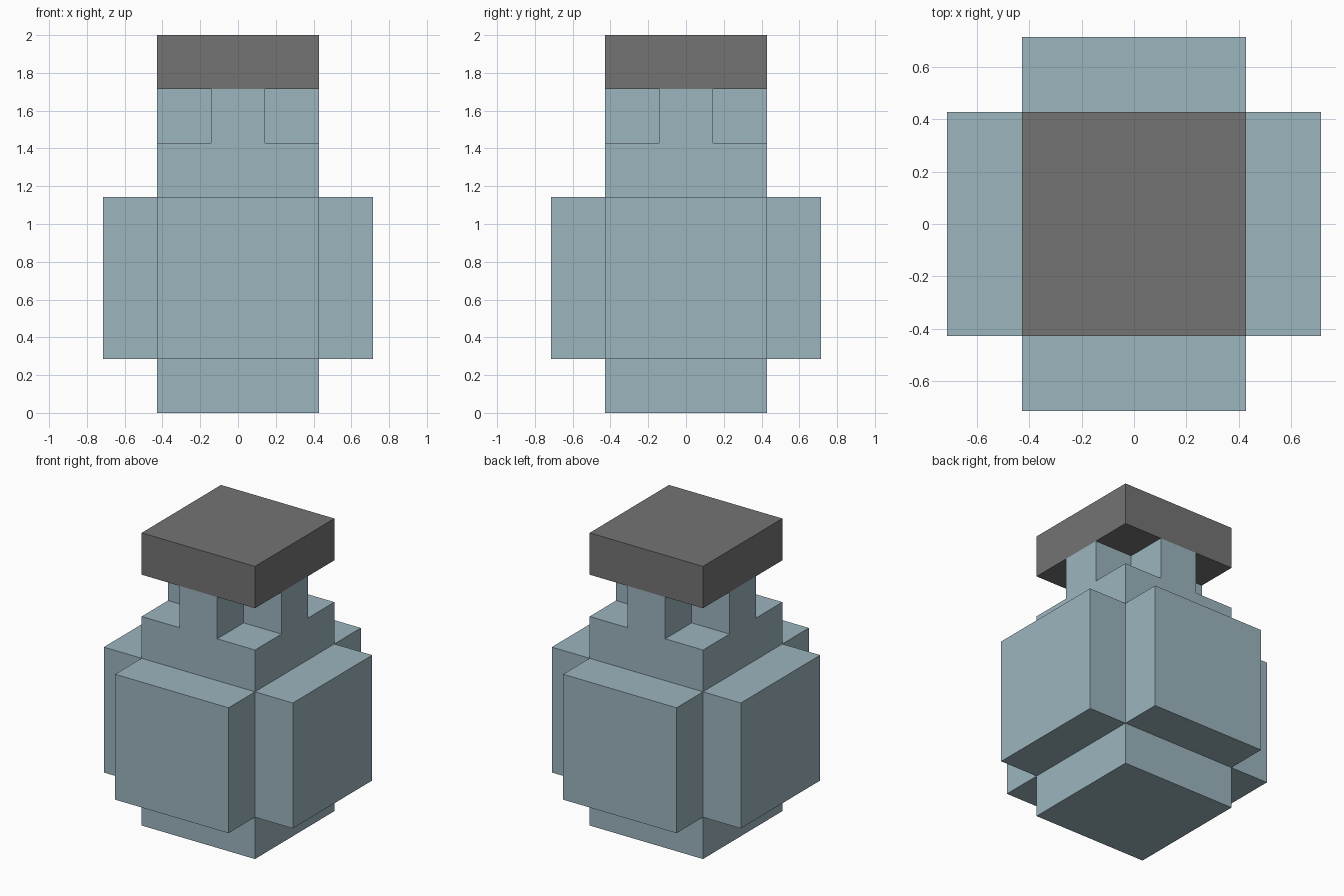
import bpy
import bmesh
from math import cos, sin, pi

U = 2 / 7  # one block of the model

if "Cube" in bpy.data.objects:
    bpy.data.objects.remove(bpy.data.objects["Cube"], do_unlink=True)


def make_material(name, rgb):
    mat = bpy.data.materials.new(name)
    mat.use_nodes = True
    mat.diffuse_color = (*rgb, 1)
    mat.node_tree.nodes["Principled BSDF"].inputs["Base Color"].default_value = (*rgb, 1)
    return mat


def prism(name, outline, bottom, top, mat):
    """Extrude a flat outline (in blocks) between two heights."""
    bm = bmesh.new()
    base = bm.faces.new([bm.verts.new((x * U, y * U, bottom * U)) for x, y in outline])
    new = bmesh.ops.extrude_face_region(bm, geom=[base])["geom"]
    verts = [v for v in new if isinstance(v, bmesh.types.BMVert)]
    bmesh.ops.translate(bm, verts=verts, vec=(0, 0, (top - bottom) * U))
    bmesh.ops.recalc_face_normals(bm, faces=bm.faces)
    mesh = bpy.data.meshes.new(name)
    bm.to_mesh(mesh)
    bm.free()
    mesh.materials.append(mat)
    obj = bpy.data.objects.new(name, mesh)
    bpy.context.collection.objects.link(obj)
    return obj


def quarter_turns(points):
    """Repeat points around the centre in four quarter turns."""
    return [(x * round(cos(a)) - y * round(sin(a)), x * round(sin(a)) + y * round(cos(a)))
            for a in (i * pi / 2 for i in range(4)) for x, y in points]


glass = make_material("pale blue glass", (0.333, 0.462, 0.515))
cap = make_material("grey stopper", (0.174, 0.174, 0.174))

square = quarter_turns([(1.5, 1.5)])
cross = quarter_turns([(1.5, -0.5), (1.5, 0.5), (0.5, 0.5)])

# Central column, notched neck and lid
prism("body_column", square, 0, 5, glass)
prism("neck", cross, 5, 6, glass)
prism("stopper", square, 6, 7, cap)

# Bulging panel on each side
panel = [(1.5, -1.5), (2.5, -1.5), (2.5, 1.5), (1.5, 1.5)]
for i, side in enumerate(("left", "back", "right", "front")):
    obj = prism(side + "_panel", panel, 1, 4, glass)
    obj.rotation_euler.z = i * pi / 2
